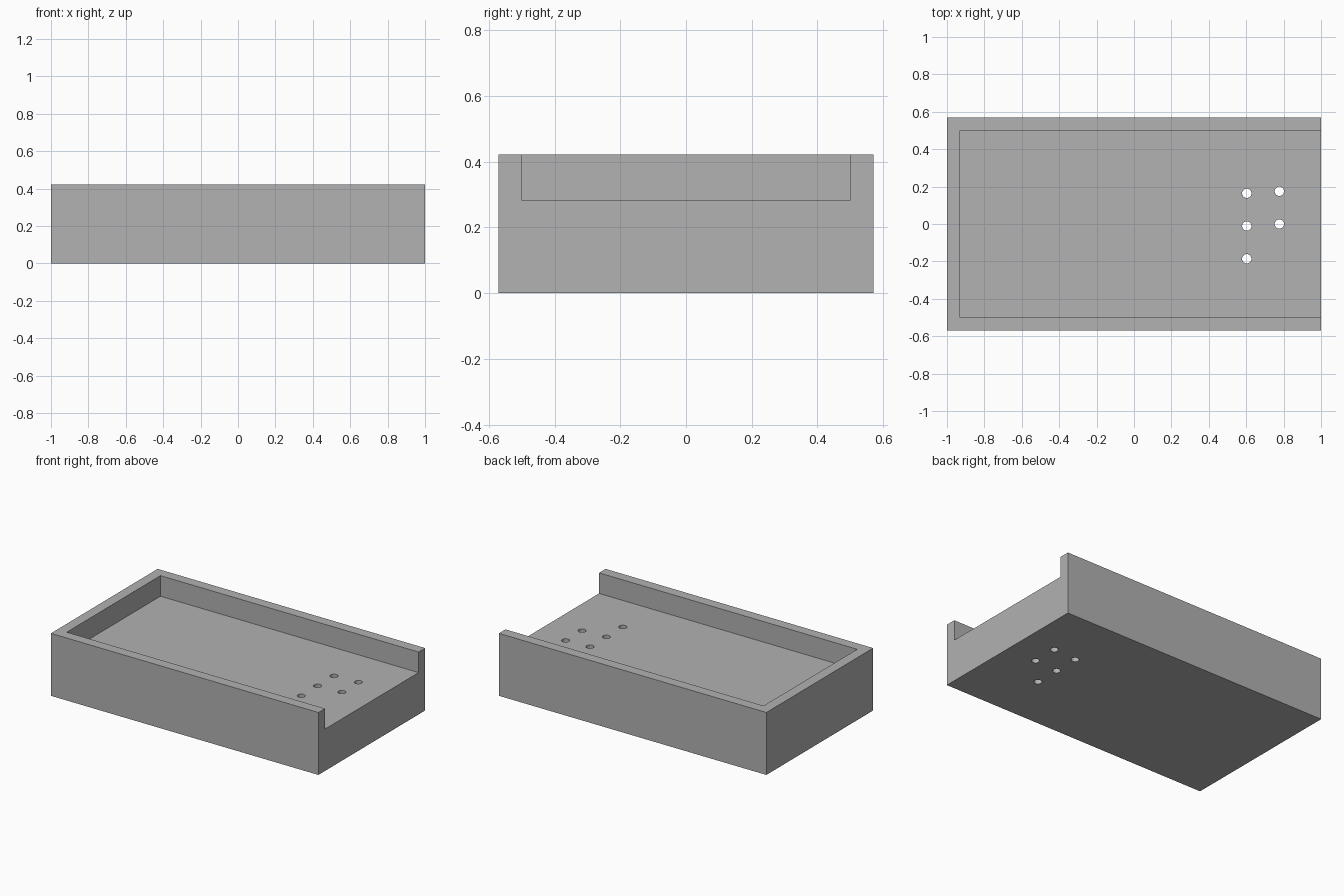
import bpy
import bmesh
from mathutils import Matrix, Vector

old = bpy.data.objects.get("Cube")
if old:
    bpy.data.objects.remove(old, do_unlink=True)

HALF_X, HALF_Y, HEIGHT = 1.0, 0.57, 0.422
WALL, FLOOR_Z = 0.07, 0.283
HOLE_RADIUS, PITCH = 0.025, 0.175

grey = bpy.data.materials.new("plain grey")
grey.use_nodes = True
colour = (0.445, 0.445, 0.445, 1)
grey.diffuse_color = colour
grey.node_tree.nodes["Principled BSDF"].inputs["Base Color"].default_value = colour


def new_object(name, bm):
    mesh = bpy.data.meshes.new(name)
    bm.to_mesh(mesh)
    bm.free()
    mesh.materials.append(grey)
    obj = bpy.data.objects.new(name, mesh)
    bpy.context.collection.objects.link(obj)
    return obj


def box(name, low, high):
    low, high = Vector(low), Vector(high)
    bm = bmesh.new()
    bmesh.ops.create_cube(bm, size=1, matrix=Matrix.Translation((low + high) / 2)
                          @ Matrix.Diagonal((*(high - low), 1)))
    return new_object(name, bm)


def cut(target, cutter):
    cutter.hide_render = True
    mod = target.modifiers.new(cutter.name, 'BOOLEAN')
    mod.operation = 'DIFFERENCE'
    mod.solver = 'EXACT'
    mod.object = cutter
    bpy.context.view_layer.objects.active = target
    bpy.ops.object.modifier_apply(modifier=mod.name)
    bpy.data.objects.remove(cutter, do_unlink=True)


# Solid tray block
tray = box("tray", (-HALF_X, -HALF_Y, 0), (HALF_X, HALF_Y, HEIGHT))

# Shallow recess, open at the +x end
cut(tray, box("recess_cutter", (-HALF_X + WALL, 0.07 - HALF_Y, FLOOR_Z),
              (HALF_X + 0.1, HALF_Y - 0.07, HEIGHT + 0.1)))

# Five holes through the floor: a row of three and a row of two
holes = [(0.603, -0.011 + i * PITCH) for i in (-1, 0, 1)]
holes += [(0.777, i * PITCH) for i in (0, 1)]
bm = bmesh.new()
for x, y in holes:
    bmesh.ops.create_cone(bm, cap_ends=True, segments=32, radius1=HOLE_RADIUS,
                          radius2=HOLE_RADIUS, depth=1,
                          matrix=Matrix.Translation((x, y, FLOOR_Z / 2)))
cut(tray, new_object("hole_cutter", bm))

# Smooth hole walls, crisp edges
tray.select_set(True)
bpy.context.view_layer.objects.active = tray
bpy.ops.object.shade_smooth_by_angle(angle=0.5)
